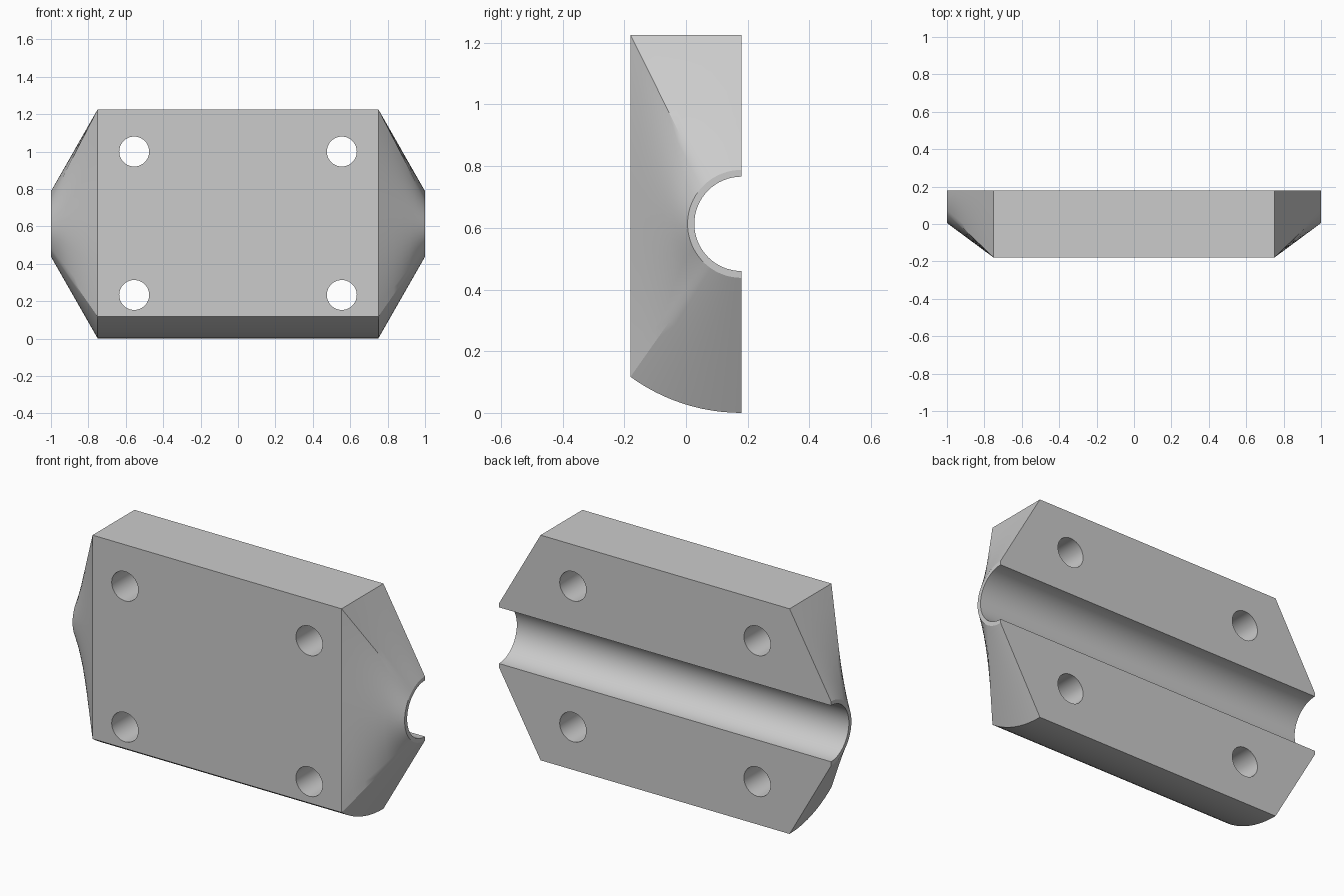
import bpy, bmesh, math

old = bpy.data.objects.get("Cube")
if old:
    bpy.data.objects.remove(old, do_unlink=True)

BACK, FRONT, TOP, MID = 0.18, -0.18, 1.226, 0.613
BODY_X, END_X = 0.75, 1.0
COLLAR_R, GROOVE_R = 0.175, 0.153


def on_arc(radius, degrees):
    """Point on the half circle round the groove axis, 0 = top, 180 = bottom."""
    a = math.radians(degrees)
    return (BACK - radius * math.sin(a), MID + radius * math.cos(a))


def lerp(a, b, t):
    return tuple(p + (q - p) * t for p, q in zip(a, b))


# Outer profile of the block paired with the collar it blends into
block, collar = [], []
arc_start = 180 - math.degrees(math.asin((BACK - FRONT) / MID))
low_corner = on_arc(MID, arc_start)
sides = [
    (8, 0, 43, lambda t: lerp((BACK, TOP), (FRONT, TOP), t)),
    (20, 43, 142, lambda t: lerp((FRONT, TOP), low_corner, t)),
    (12, 142, 180, lambda t: on_arc(MID, arc_start + (180 - arc_start) * t)),
]
for count, a0, a1, outline in sides:
    for i in range(count):
        block.append(outline(i / count))
        collar.append(on_arc(COLLAR_R, a0 + (a1 - a0) * i / count))
block.append((BACK, 0.0))
collar.append(on_arc(COLLAR_R, 180))
groove = [on_arc(GROOVE_R, 180 - 180 * i / 32) for i in range(33)]

# Loft the profile along x: tapered end, straight body, tapered end
STEPS = 6
taper = [i / STEPS for i in range(STEPS + 1)]
stations = [(-END_X + (END_X - BODY_X) * t, 1 - t) for t in taper]
stations += [(-x, t) for x, t in reversed(stations)]
bm = bmesh.new()
rings = []
for x, t in stations:
    ring = [lerp(b, c, t) for b, c in zip(block, collar)] + groove
    rings.append([bm.verts.new((x, y, z)) for y, z in ring])
n = len(rings[0])
for a, b in zip(rings, rings[1:]):
    for i in range(n):
        j = (i + 1) % n
        bm.faces.new((a[i], a[j], b[j], b[i]))
# Thin crescent caps around the groove mouths
bm.faces.new(rings[0])
bm.faces.new(rings[-1])
bmesh.ops.recalc_face_normals(bm, faces=bm.faces)
# Merge the flat back strips into clean planes
bmesh.ops.dissolve_limit(bm, angle_limit=0.001, verts=bm.verts, edges=bm.edges)
mesh = bpy.data.meshes.new("clamp_block")
bm.to_mesh(mesh)
bm.free()
clamp = bpy.data.objects.new("clamp_block", mesh)
bpy.context.collection.objects.link(clamp)

# Single grey material
grey = bpy.data.materials.new("plain_grey")
grey.use_nodes = True
colour = (0.6, 0.6, 0.6, 1)
grey.diffuse_color = colour
grey.node_tree.nodes["Principled BSDF"].inputs["Base Color"].default_value = colour
mesh.materials.append(grey)

# Four bolt holes drilled front to back
for x in (-0.555, 0.555):
    for z in (0.233, 1.0):
        bpy.ops.mesh.primitive_cylinder_add(vertices=40, radius=0.08, depth=1,
                                            location=(x, 0, z),
                                            rotation=(math.pi / 2, 0, 0))
        drill = bpy.context.object
        drill.name = "bolt_hole_cutter"
        drill.hide_render = True
        drill.data.materials.append(grey)
        bpy.ops.object.select_all(action="DESELECT")
        clamp.select_set(True)
        bpy.context.view_layer.objects.active = clamp
        cut = clamp.modifiers.new("bolt_hole", "BOOLEAN")
        cut.operation, cut.solver, cut.object = "DIFFERENCE", "EXACT", drill
        bpy.ops.object.modifier_apply(modifier=cut.name)
        bpy.data.objects.remove(drill, do_unlink=True)

bpy.ops.object.shade_smooth_by_angle(angle=math.radians(25))
